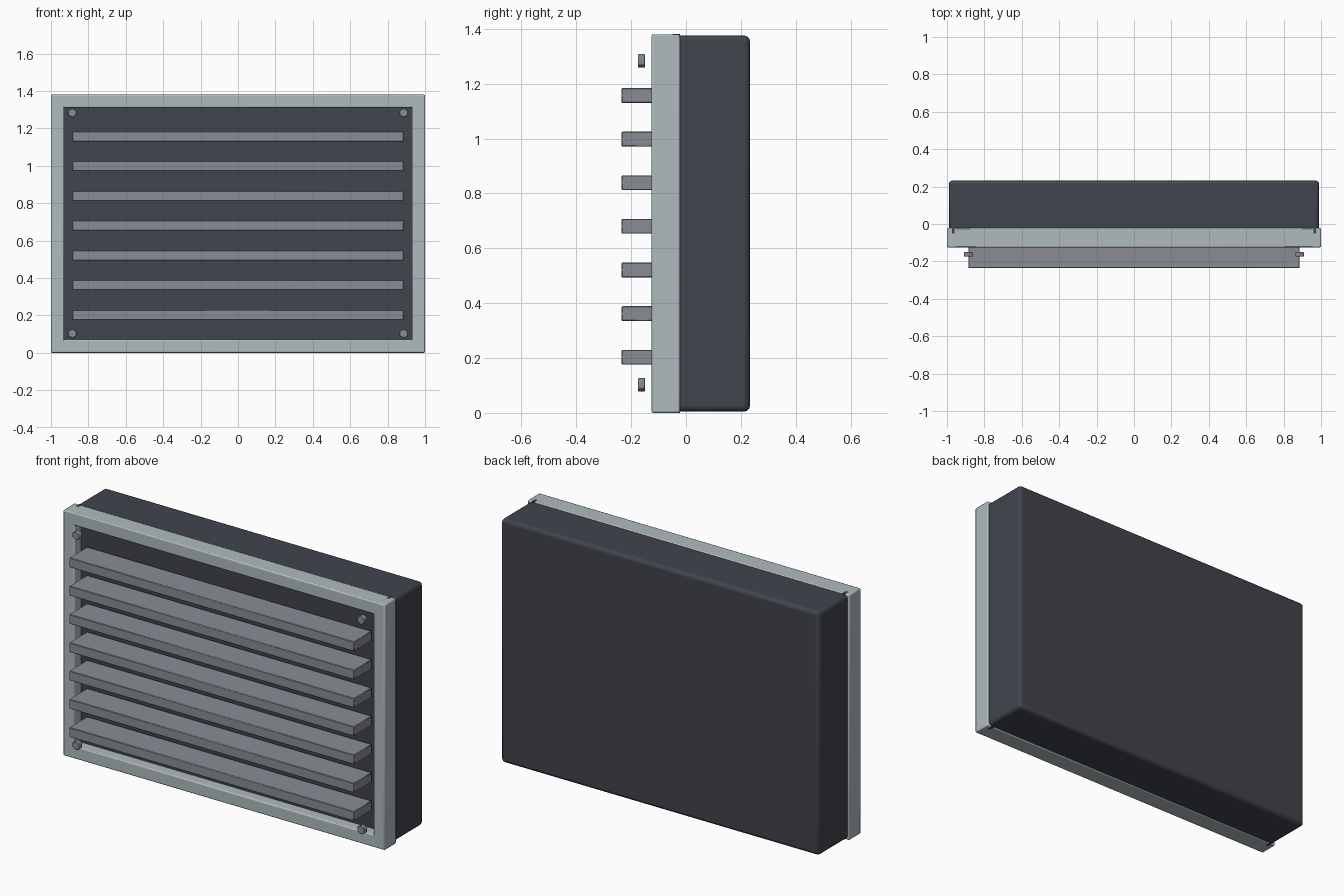
import bpy, math

if "Cube" in bpy.data.objects:
    bpy.data.objects.remove(bpy.data.objects["Cube"])


def material(name, rgb):
    m = bpy.data.materials.new(name)
    m.diffuse_color = (*rgb, 1)
    m.use_nodes = True
    m.node_tree.nodes["Principled BSDF"].inputs["Base Color"].default_value = m.diffuse_color
    return m


PALE = material("pale_grey", (0.43, 0.50, 0.52))
STEEL = material("mid_grey", (0.25, 0.27, 0.30))
DARK = material("charcoal", (0.052, 0.058, 0.074))


def finish(obj, name, mat, bevel=0, segments=1):
    obj.name = name
    obj.data.materials.append(mat)
    if bevel:
        b = obj.modifiers.new("Bevel", 'BEVEL')
        b.width = bevel
        b.segments = segments
        b.limit_method = 'ANGLE'
        bpy.ops.object.shade_smooth_by_angle(angle=math.radians(40))
    return obj


def box(name, lo, hi, mat, bevel=0, segments=1):
    """Box spanning two opposite corners."""
    bpy.ops.mesh.primitive_cube_add(
        size=1, location=[(a + b) / 2 for a, b in zip(lo, hi)])
    obj = bpy.context.object
    obj.scale = [b - a for a, b in zip(lo, hi)]
    bpy.ops.object.transform_apply(location=False, rotation=False, scale=True)
    return finish(obj, name, mat, bevel, segments)


H = 1.38                       # overall height
FRONT, BACK = -0.125, -0.022   # frame depth range

# Housing behind the grille
box("housing", (-0.99, -0.065, 0.005), (0.99, 0.233, H - 0.005), DARK, 0.02, 3)

# Frame: top and bottom rails, then side stiles
for name, z in (("bottom_rail", 0), ("top_rail", H - 0.07)):
    box(name, (-0.96, FRONT, z), (0.96, BACK, z + 0.07), PALE, 0.006, 2)
for name, s in (("left_stile", -1), ("right_stile", 1)):
    x0, x1 = sorted((s * 0.93, s))
    box(name, (x0, FRONT, 0), (x1, BACK, H), PALE, 0.006, 2)

# Small dark gaps where rails meet stiles
for s in (-1, 1):
    for z in (0, H - 0.004):
        box("joint_gap", (s * 0.966 - 0.007, -0.05, z - 0.001),
            (s * 0.966 + 0.007, BACK + 0.001, z + 0.005), DARK)

# Louvre slats
for i in range(7):
    z = 0.203 + i * 0.159
    box("slat", (-0.886, -0.235, z - 0.027), (0.886, -0.075, z + 0.027),
        STEEL, 0.003)

# Hexagonal corner bolts
for x in (-0.886, 0.886):
    for z in (0.103, 1.283):
        bpy.ops.mesh.primitive_cylinder_add(
            vertices=6, radius=0.026, depth=0.026, location=(x, -0.162, z),
            rotation=(math.pi / 2, 0, 0))
        finish(bpy.context.object, "corner_bolt", STEEL, 0.003)
